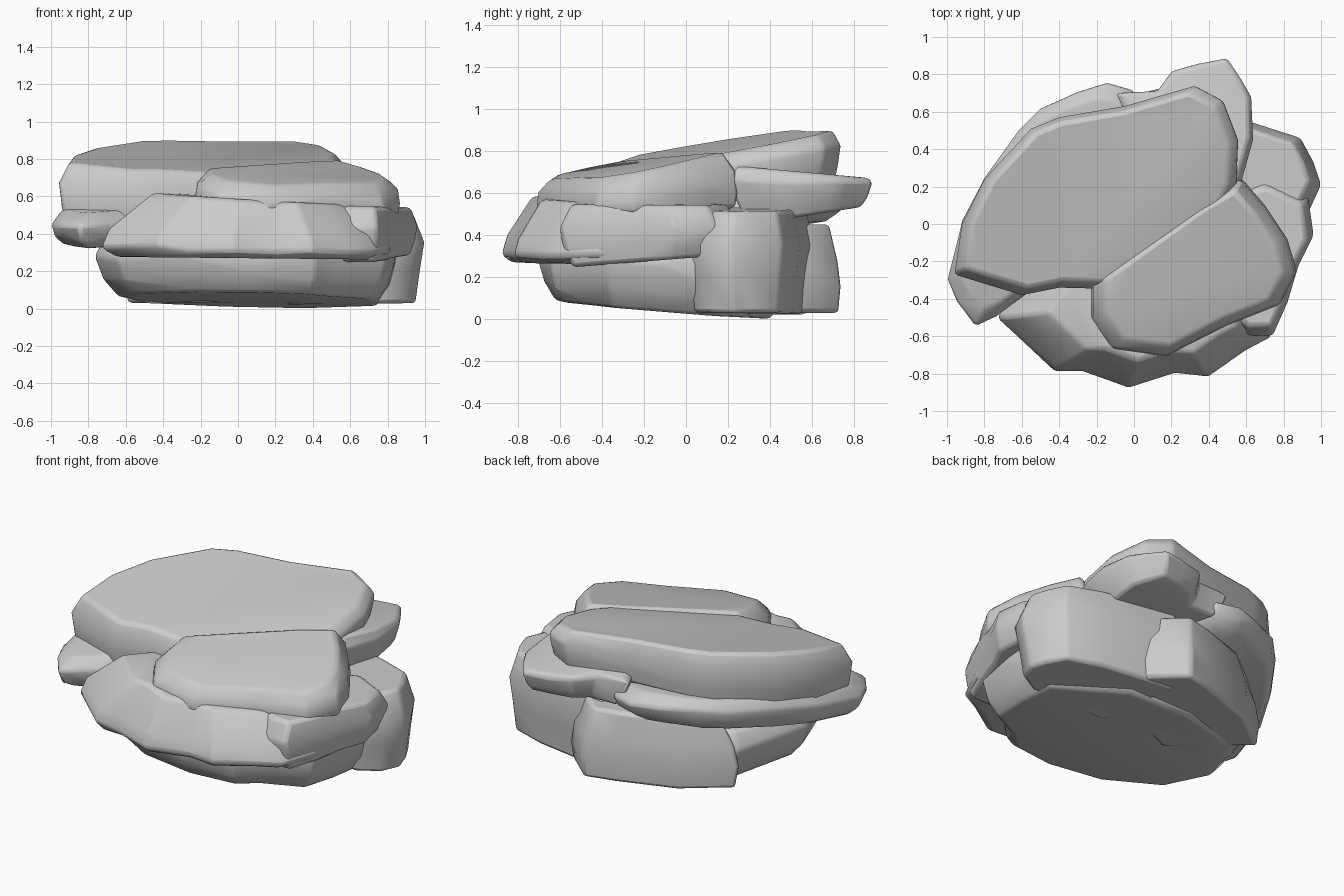
import bpy, bmesh, math, random
from mathutils import Vector

random.seed(4)
cube = bpy.data.objects.get("Cube")
if cube:
    bpy.data.objects.remove(cube)

stone = bpy.data.materials.new("grey_stone")
stone.use_nodes = True
grey = (0.6, 0.6, 0.6, 1)
stone.diffuse_color = grey
stone.node_tree.nodes["Principled BSDF"].inputs["Base Color"].default_value = grey


def plane_height(plane, x, y):
    """Height of a tilted plane given as base height, slope in x, slope in y."""
    height, slope_x, slope_y = plane
    return height + slope_x * x + slope_y * y


def rock_slab(name, outline, bottom, top, profile, soften=0.02, wobble=0.015):
    """Stack scaled copies of an outline between two tilted planes.
    The profile lists (height fraction, outline scale) from bottom to top."""
    bm = bmesh.new()
    points = [Vector(p) for p in outline]
    centre = sum(points, Vector((0, 0))) / len(points)
    rings = []
    for level, scale in profile:
        ring = []
        inner = 0 < level < 1
        for p in points:
            q = centre + (p - centre) * scale
            low = plane_height(bottom, q.x, q.y)
            high = plane_height(top, q.x, q.y)
            z = low + (high - low) * level
            if inner:
                z += random.uniform(-wobble, wobble)
            ring.append(bm.verts.new((q.x, q.y, z)))
        rings.append(ring)
    count = len(points)
    for lower, upper in zip(rings, rings[1:]):
        for i in range(count):
            j = (i + 1) % count
            bm.faces.new((lower[i], lower[j], upper[j], upper[i]))
    bm.faces.new(list(reversed(rings[0])))
    bm.faces.new(rings[-1])
    bmesh.ops.recalc_face_normals(bm, faces=bm.faces)
    mesh = bpy.data.meshes.new(name)
    bm.to_mesh(mesh)
    bm.free()
    mesh.materials.append(stone)
    slab = bpy.data.objects.new(name, mesh)
    bpy.context.collection.objects.link(slab)

    # Worn edges
    bevel = slab.modifiers.new("worn_edges", "BEVEL")
    bevel.width = soften
    bevel.segments = 2
    bevel.limit_method = "ANGLE"
    bevel.angle_limit = math.radians(35)
    bpy.ops.object.select_all(action="DESELECT")
    slab.select_set(True)
    bpy.context.view_layer.objects.active = slab
    bpy.ops.object.shade_smooth_by_angle(angle=math.radians(55))


# Cross-section shapes shared by the slabs
rounded = [(0, 0.85), (0.3, 0.96), (0.65, 1), (1, 0.86)]
crisp = [(0, 0.95), (0.3, 0.98), (0.7, 1), (1, 0.93)]
settled = [(0, 0.98), (0.3, 1), (0.65, 0.98), (1, 0.86)]
wedge = [(0, 0.9), (0.14, 1), (0.4, 0.95), (1, 0.68)]
upright = [(0, 0.86), (0.35, 0.93), (0.65, 1), (1, 0.82)]
undercut = [(0, 0.78), (0.35, 0.9), (0.8, 1), (1, 0.9)]
footing = [(0, 0.85), (0.3, 0.95), (0.7, 1), (1, 0.95)]
leaning = [(0, 0.96), (0.3, 1), (0.6, 0.95), (1, 0.8)]

# Upper slab, rising towards the back
rock_slab(
    "upper_back_slab",
    [(-0.96, -0.27), (-0.92, 0), (-0.8, 0.24), (-0.55, 0.51), (-0.4, 0.57),
     (-0.05, 0.63), (0.33, 0.74), (0.48, 0.66), (0.56, 0.45), (0.55, 0.22),
     (0.4, -0.1), (0, -0.35), (-0.4, -0.34), (-0.6, -0.38)],
    (0.52, 0.03, 0.18), (0.78, -0.05, 0.19), crisp)

# Tilted slab on top at the front
rock_slab(
    "upper_front_slab",
    [(-0.23, -0.3), (-0.08, -0.19), (0.35, 0.12), (0.57, 0.25), (0.7, 0.1),
     (0.82, -0.08), (0.87, -0.25), (0.78, -0.43), (0.5, -0.54), (0.17, -0.71),
     (-0.12, -0.67), (-0.23, -0.5)],
    (0.53, -0.02, 0.04), (0.8, -0.07, 0.19), settled)

# Wide ledge tapering to the front
rock_slab(
    "middle_front_ledge",
    [(-0.58, -0.3), (-0.74, -0.5), (-0.43, -0.79), (-0.28, -0.79),
     (-0.03, -0.88), (0.22, -0.8), (0.4, -0.82), (0.6, -0.68), (0.73, -0.61),
     (0.82, -0.42), (0.84, -0.2), (0.75, 0.1), (0.3, 0.3), (-0.2, 0.2),
     (-0.45, 0)],
    (0.27, -0.01, 0), (0.6, -0.06, 0.02), wedge)

# Ledge continuing along the right-hand edge
rock_slab(
    "side_shelf",
    [(0.6, -0.6), (0.74, -0.6), (0.82, -0.42), (0.88, -0.22), (0.96, -0.06),
     (0.93, 0.15), (0.7, 0.26), (0.3, 0.1), (0.3, -0.4)],
    (0.29, 0, 0.08), (0.56, -0.02, 0), rounded)

# Ledge wrapping the far side and rising towards the back
rock_slab(
    "side_ledge",
    [(-1, -0.3), (-0.92, 0.02), (-0.8, 0.25), (-0.62, 0.5), (-0.5, 0.62),
     (-0.3, 0.71), (-0.14, 0.76), (0, 0.72), (0.1, 0.4), (-0.2, -0.1),
     (-0.58, -0.38), (-0.74, -0.5), (-0.85, -0.55), (-0.95, -0.42)],
    (0.39, 0.02, 0.12), (0.57, 0.01, 0.11), rounded)

# Thin lobe sticking out at the back
rock_slab(
    "back_lobe",
    [(-0.1, 0.7), (0.12, 0.71), (0.2, 0.82), (0.34, 0.86), (0.5, 0.89),
     (0.58, 0.77), (0.63, 0.68), (0.64, 0.45), (0.57, 0.2), (0.1, 0.25)],
    (0.4, 0, 0.16), (0.75, 0, -0.09), undercut)

# Broad upright block forming the back corner
rock_slab(
    "corner_block",
    [(0.1, 0.62), (0.38, 0.58), (0.64, 0.54), (0.89, 0.46), (0.96, 0.33),
     (1, 0.21), (0.94, 0.08), (0.8, 0), (0.2, 0)],
    (0.02, 0.01, 0), (0.54, -0.03, 0), upright)

# Foot of the rock
rock_slab(
    "base_stone",
    [(-0.77, -0.1), (-0.65, -0.42), (-0.3, -0.64), (0.1, -0.7),
     (0.42, -0.65), (0.55, -0.52), (0.8, -0.38), (0.84, -0.1), (0.85, 0.2),
     (0.4, 0.5), (-0.1, 0.5), (-0.6, 0.35)],
    (0.04, -0.02, -0.08), (0.36, 0, 0), footing)
rock_slab(
    "base_back_lump",
    [(-0.62, 0.36), (-0.35, 0.57), (0, 0.69), (0.2, 0.74), (0.38, 0.58),
     (0.45, 0.3), (-0.2, 0)],
    (0.03, 0, 0), (0.45, 0, 0), leaning)
